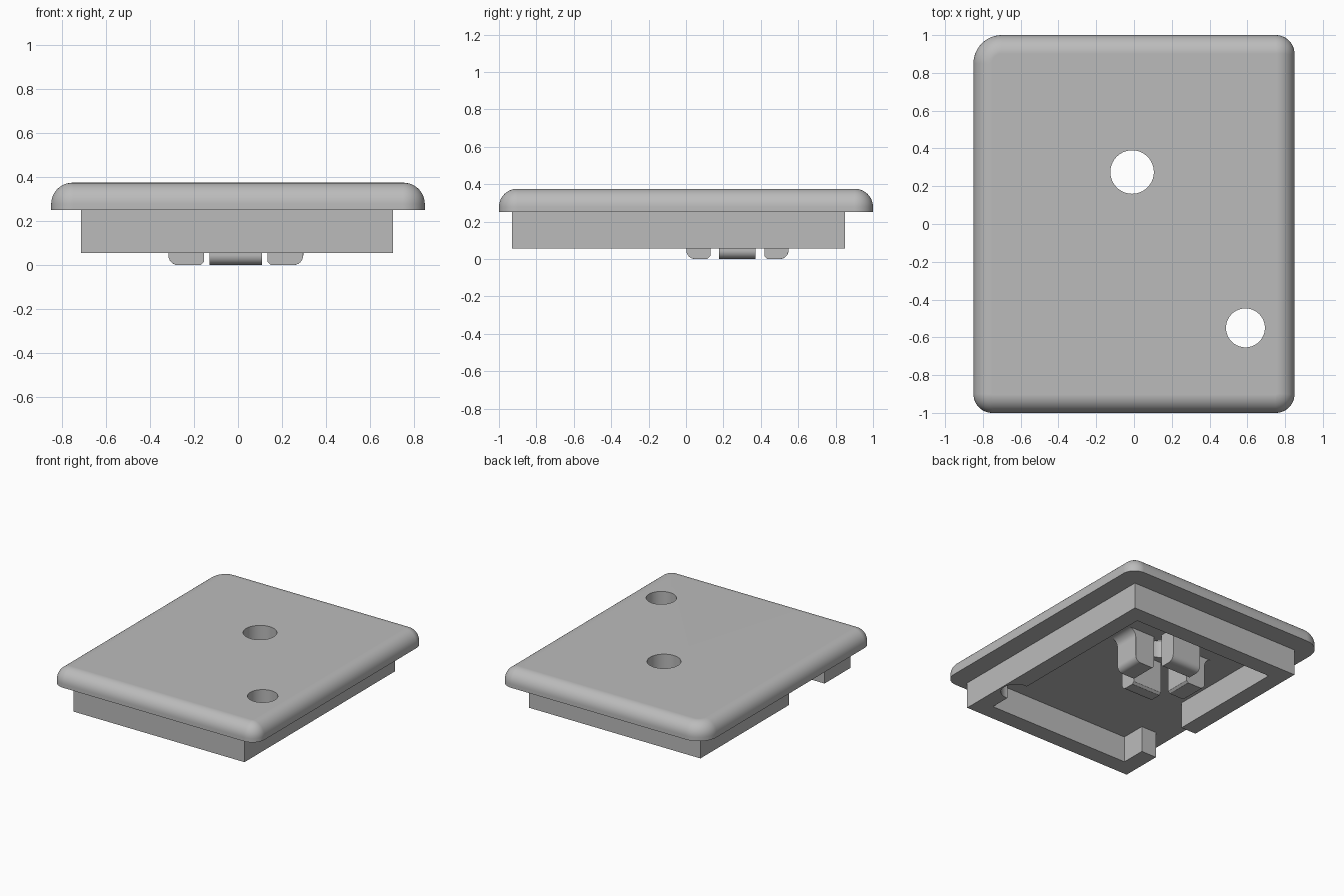
import bpy, bmesh, math
from mathutils import Matrix, Vector

cube = bpy.data.objects.get("Cube")
if cube:
    bpy.data.objects.remove(cube, do_unlink=True)

grey = bpy.data.materials.new("matte grey")
grey.use_nodes = True
COLOUR = (0.5, 0.5, 0.5, 1)
grey.diffuse_color = COLOUR
grey.node_tree.nodes["Principled BSDF"].inputs["Base Color"].default_value = COLOUR


def finish(name, bm):
    bmesh.ops.recalc_face_normals(bm, faces=bm.faces)
    mesh = bpy.data.meshes.new(name)
    bm.to_mesh(mesh)
    bm.free()
    mesh.materials.append(grey)
    obj = bpy.data.objects.new(name, mesh)
    bpy.context.collection.objects.link(obj)
    return obj


def activate(obj):
    bpy.ops.object.select_all(action='DESELECT')
    obj.select_set(True)
    bpy.context.view_layer.objects.active = obj


def box(name, lo, hi):
    bm = bmesh.new()
    lo, hi = Vector(lo), Vector(hi)
    mat = Matrix.Translation((lo + hi) / 2) @ Matrix.Diagonal((hi - lo).to_4d())
    bmesh.ops.create_cube(bm, size=1, matrix=mat)
    return finish(name, bm)


def cylinder(name, x, y, radius):
    bm = bmesh.new()
    bmesh.ops.create_cone(bm, cap_ends=True, segments=64, radius1=radius, radius2=radius,
                          depth=2, matrix=Matrix.Translation((x, y, 0)))
    return finish(name, bm)


def cut(obj, *cutters):
    for cutter in cutters:
        mod = obj.modifiers.new("cut", 'BOOLEAN')
        mod.operation = 'DIFFERENCE'
        mod.solver = 'EXACT'
        mod.object = cutter
        activate(obj)
        bpy.ops.object.modifier_apply(modifier=mod.name)
        bpy.data.objects.remove(cutter, do_unlink=True)


def smooth(obj):
    activate(obj)
    bpy.ops.object.shade_smooth_by_angle(angle=math.radians(30))
    obj.modifiers.new("even shading", 'WEIGHTED_NORMAL').keep_sharp = True


# Cover plate: rounded outline, one larger corner, quarter-round top edge
def outline(inset, z):
    points = []
    for i, (sx, sy, r) in enumerate([(1, 1, .1), (-1, 1, .15), (-1, -1, .1), (1, -1, .1)]):
        cx, cy = sx * (.85 - r), sy * (1 - r)
        for k in range(13):
            a = math.pi / 2 * (i + k / 12)
            points.append((cx + (r - inset) * math.cos(a), cy + (r - inset) * math.sin(a), z))
    return points


ROUND = .097
rings = [(0, .25)]
for k in range(11):
    a = math.pi / 2 * k / 10
    rings.append((ROUND * (1 - math.cos(a)), .375 - ROUND * (1 - math.sin(a))))
bm = bmesh.new()
loops = [[bm.verts.new(p) for p in outline(*ring)] for ring in rings]
for low, high in zip(loops, loops[1:]):
    for i in range(len(low)):
        j = (i + 1) % len(low)
        bm.faces.new((low[i], low[j], high[j], high[i]))
bm.faces.new(loops[0][::-1])
bm.faces.new(loops[-1])
plate = finish("cover_plate", bm)

# Through holes in the plate
CLIP = (-.01, .275)
SIDE = (.59, -.55)
cut(plate, cylinder("centre_hole", *CLIP, .115), cylinder("side_hole", *SIDE, .103))
smooth(plate)

# Skirt below the plate: open frame, gap in one long wall, notch at the side hole
skirt = box("skirt_frame", (-.715, -.93, .055), (.705, .85, .25))
cut(skirt,
    box("cavity", (-.59, -.805, -.1), (.58, .725, .4)),
    box("wall_gap", (-.9, -.62, -.1), (-.5, -.2, .4)),
    cylinder("notch", *SIDE, .103))
smooth(skirt)


# Four clip prongs around the centre hole, flared where they meet the plate
def prong(name, angle, inner, outer, width):
    profile = [(inner, .25), (inner, .015), (inner + .015, 0)]
    tip, flare = .045, .06
    for k in range(7):
        a = math.pi / 2 * k / 6
        profile.append((outer - tip + tip * math.sin(a), tip - tip * math.cos(a)))
    for k in range(9):
        a = math.pi / 2 * k / 8
        profile.append((outer + flare * (1 - math.cos(a)), .25 - flare + flare * math.sin(a)))
    bm = bmesh.new()
    face = bm.faces.new([bm.verts.new((x, -width / 2, z)) for x, z in profile])
    moved = bmesh.ops.extrude_face_region(bm, geom=[face])["geom"]
    bmesh.ops.translate(bm, vec=(0, width, 0),
                        verts=[v for v in moved if isinstance(v, bmesh.types.BMVert)])
    bm.transform(Matrix.Translation((*CLIP, 0)) @ Matrix.Rotation(angle, 4, 'Z'))
    obj = finish(name, bm)
    bevel = obj.modifiers.new("soft corners", 'BEVEL')
    bevel.width = .012
    bevel.segments = 3
    bevel.limit_method = 'ANGLE'
    smooth(obj)


for i, name in enumerate(["left", "back", "right", "front"]):
    outer, width = ((.307, .195), (.273, .24))[i % 2]
    prong(f"{name}_clip_prong", i * math.pi / 2, .145, outer, width)
